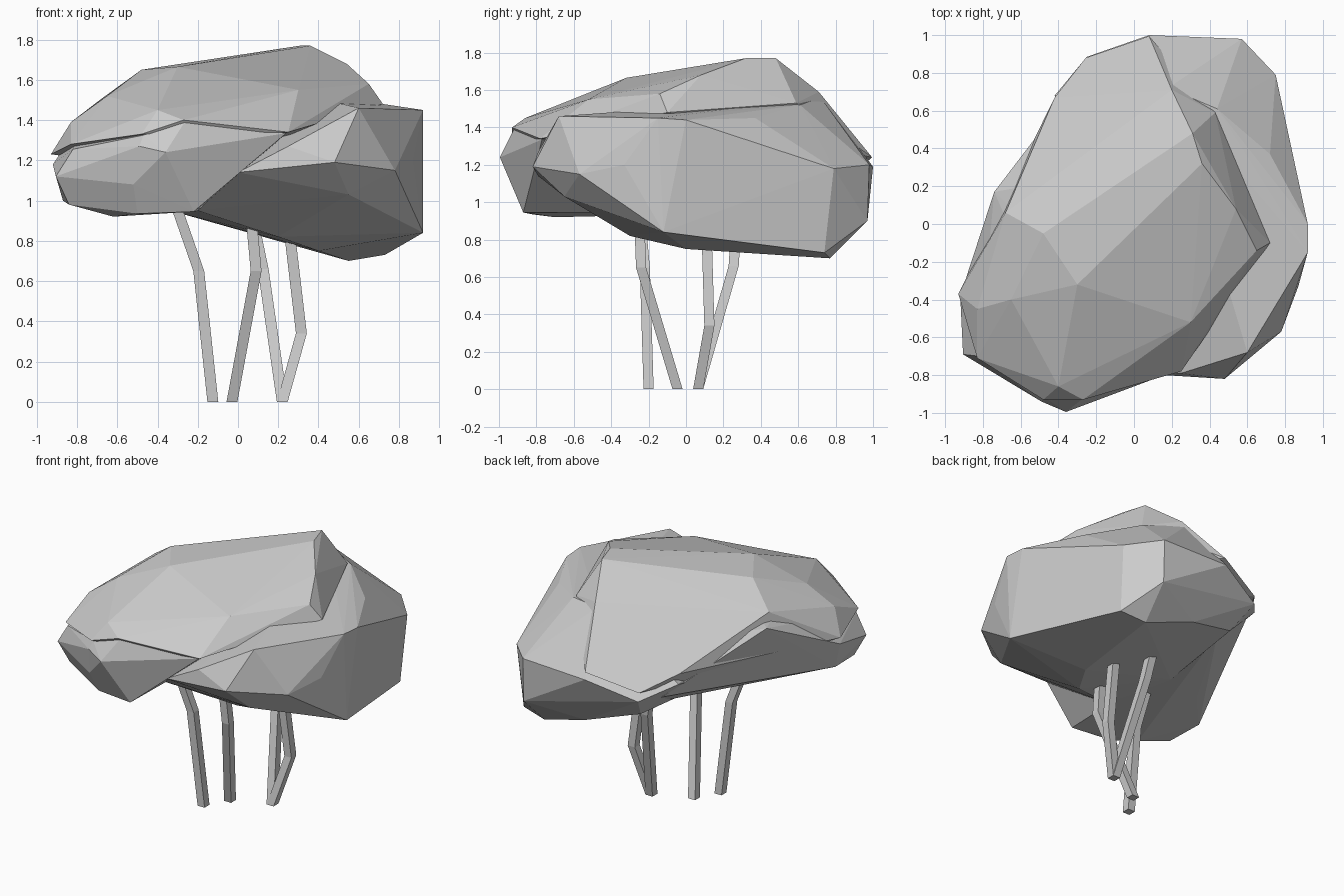
import bpy, bmesh
from mathutils import Vector


def make_object(name, bm):
    bmesh.ops.recalc_face_normals(bm, faces=bm.faces)
    mesh = bpy.data.meshes.new(name)
    bm.to_mesh(mesh)
    bm.free()
    ob = bpy.data.objects.new(name, mesh)
    bpy.context.collection.objects.link(ob)
    return ob


def hull(name, points):
    """Faceted foliage mass wrapped around a few key points."""
    bm = bmesh.new()
    for p in points:
        bm.verts.new(p)
    bmesh.ops.convex_hull(bm, input=list(bm.verts))
    loose = [v for v in bm.verts if not v.link_faces]
    bmesh.ops.delete(bm, geom=loose, context='VERTS')
    return make_object(name, bm)


def stem(name, path, half=0.027):
    """Square stem swept along a bent path."""
    bm = bmesh.new()
    rings = []
    for p in path:
        rings.append([bm.verts.new(Vector(p) + Vector((sx * half, sy * half, 0)))
                      for sx, sy in ((-1, -1), (1, -1), (1, 1), (-1, 1))])
    for a, b in zip(rings, rings[1:]):
        for i in range(4):
            j = (i + 1) % 4
            bm.faces.new((a[i], a[j], b[j], b[i]))
    bm.faces.new(rings[0])
    bm.faces.new(rings[-1])
    return make_object(name, bm)


# Main foliage mass: right ledge, back and underside
canopy = hull("canopy", [
    (0.92, -0.12, 0.84), (0.92, -0.15, 1.45), (0.92, 0.0, 1.44),
    (0.87, -0.33, 1.2), (0.78, -0.57, 1.15), (0.6, -0.68, 1.46),
    (0.48, -0.82, 1.19), (0.55, -0.65, 1.03), (0.25, -0.79, 1.27),
    (0.0, -0.79, 1.14), (-0.2, -0.5, 0.95), (0.2, -0.3, 0.82),
    (0.4, 0.0, 0.75), (0.55, 0.77, 0.70), (0.73, 0.74, 0.73),
    (0.57, 0.97, 0.9), (0.2, 0.82, 0.81), (0.08, 1.0, 1.19),
    (-0.25, 0.885, 1.08), (-0.17, 0.74, 0.92), (-0.42, 0.68, 1.17),
    (-0.3, 0.0, 0.94), (0.75, 0.79, 1.18), (0.72, 0.37, 1.45),
    (0.83, 0.23, 1.36), (0.57, 0.98, 1.2), (0.44, 0.61, 1.52),
    (0.18, 0.72, 1.56)])

# Front left lobe under the dome
lobe = hull("front_left_lobe", [
    (-0.84, -0.65, 0.98), (-0.62, -0.70, 0.92), (-0.905, -0.69, 1.12),
    (-0.92, -0.38, 1.18), (-0.87, -0.4, 1.0), (-0.5, -0.82, 0.935),
    (-0.52, -0.89, 1.08), (-0.22, -0.87, 0.945), (-0.36, -0.995, 1.24),
    (-0.49, -0.94, 1.27), (-0.82, -0.70, 1.255), (-0.265, -0.92, 1.39),
    (-0.47, -0.92, 1.325), (0.0, -0.82, 1.14), (0.24, -0.77, 1.335),
    (-0.74, 0.17, 1.45), (-0.6, -0.1, 0.97), (-0.32, 0.72, 1.07),
    (-0.18, 0.6, 0.95), (0.0, 0.3, 1.2)])

# Upper dome with the steep right wall
dome = hull("dome", [
    (-0.93, -0.37, 1.23), (-0.83, -0.71, 1.28), (-0.48, -0.93, 1.33),
    (-0.27, -0.93, 1.40), (0.25, -0.78, 1.34), (0.72, -0.1, 1.48),
    (0.43, 0.59, 1.53), (0.08, 0.995, 1.24), (0.3, 0.1, 1.3),
    (-0.255, 0.88, 1.14), (-0.42, 0.67, 1.24), (-0.68, 0.06, 1.505),
    (-0.83, -0.45, 1.39), (-0.65, -0.4, 1.52), (-0.48, -0.05, 1.65),
    (-0.3, -0.32, 1.665), (-0.4, -0.86, 1.45), (0.3, -0.52, 1.55),
    (0.65, -0.14, 1.58), (0.54, 0.08, 1.68), (0.36, 0.32, 1.77),
    (0.31, 0.48, 1.77), (0.2, 0.71, 1.59)])

# Fuse the foliage into one skin
for part in (lobe, dome):
    mod = canopy.modifiers.new("fuse", 'BOOLEAN')
    mod.operation = 'UNION'
    mod.solver = 'EXACT'
    mod.object = part
bpy.context.view_layer.update()
fused = bpy.data.meshes.new_from_object(
    canopy.evaluated_get(bpy.context.evaluated_depsgraph_get()))
canopy.modifiers.clear()
canopy.data = fused
for part in (lobe, dome):
    bpy.data.objects.remove(part)

# Four bent stems
stem("left_stem", [(-0.125, -0.2, 0), (-0.195, -0.22, 0.65), (-0.31, -0.25, 0.98)])
stem("middle_stem", [(-0.03, -0.045, 0), (0.09, -0.24, 0.65), (0.065, -0.25, 0.92)])
stem("right_stem", [(0.22, 0.065, 0), (0.315, 0.125, 0.34), (0.255, 0.11, 0.85)])
stem("back_stem", [(0.22, 0.065, 0), (0.125, 0.255, 0.66), (0.075, 0.27, 0.9)])
